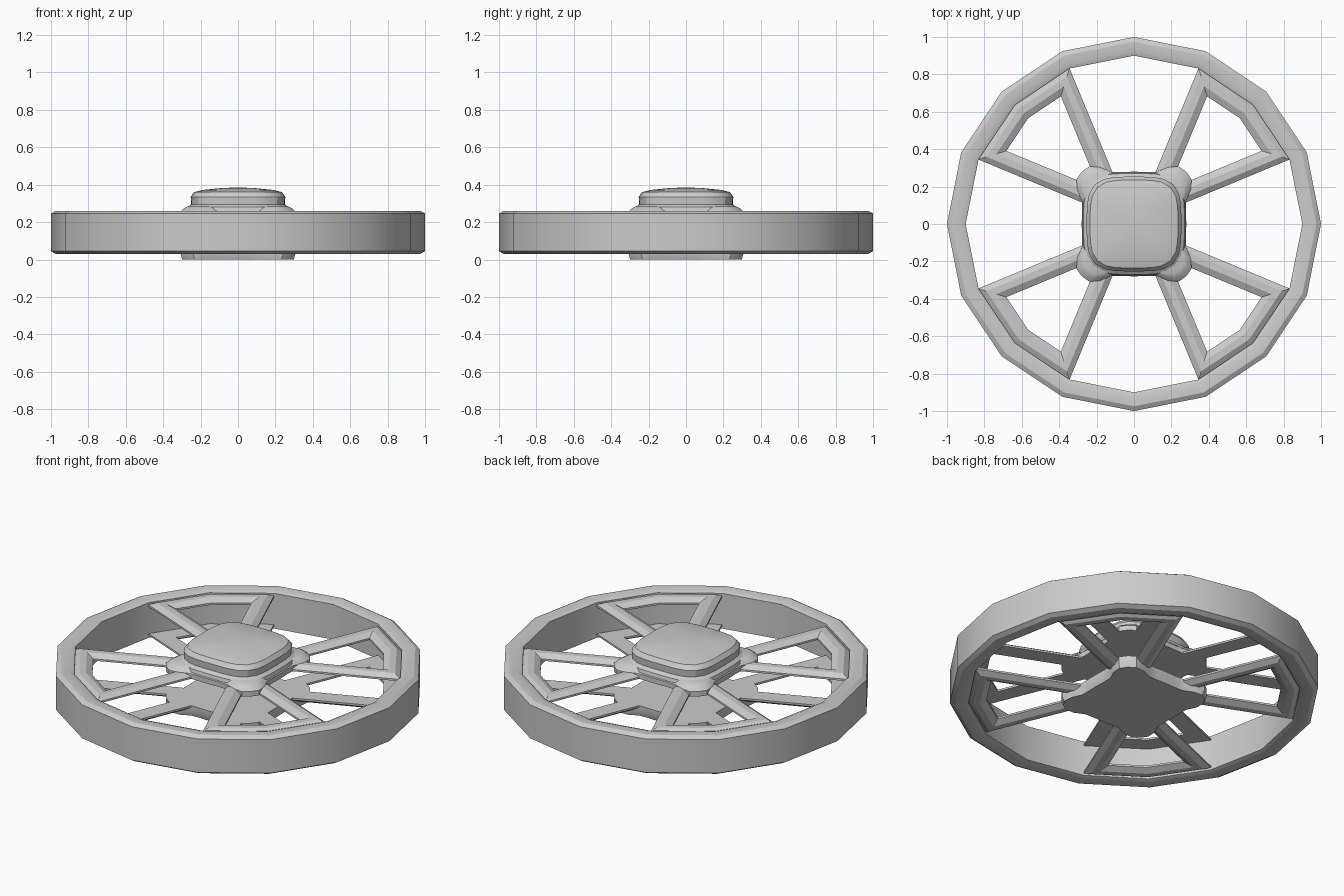
import bpy, math
from math import cos, sin, pi

if "Cube" in bpy.data.objects:
    bpy.data.objects.remove(bpy.data.objects["Cube"])

MID = 0.145  # height of the wheel's mirror plane


def make(name, rings, close_rings=False, cap=False):
    """Loft a list of equal-length closed vertex rings into a mesh object."""
    n, m = len(rings[0]), len(rings)
    verts = [v for r in rings for v in r]
    faces = []
    for i in range(m if close_rings else m - 1):
        j = (i + 1) % m
        for k in range(n):
            l = (k + 1) % n
            faces.append((i * n + k, i * n + l, j * n + l, j * n + k))
    if cap:
        faces.append(tuple(range(n))[::-1])
        faces.append(tuple(range((m - 1) * n, m * n)))
    me = bpy.data.meshes.new(name)
    me.from_pydata(verts, [], faces)
    ob = bpy.data.objects.new(name, me)
    bpy.context.collection.objects.link(ob)
    import bmesh
    bm = bmesh.new()
    bm.from_mesh(me)
    bmesh.ops.recalc_face_normals(bm, faces=bm.faces)
    bm.to_mesh(me)
    bm.free()
    bpy.context.view_layer.objects.active = ob
    for o in bpy.context.selected_objects:
        o.select_set(False)
    ob.select_set(True)
    bpy.ops.object.shade_smooth_by_angle(angle=math.radians(28))
    return ob


def flip(rings):
    return [[(x, y, 2 * MID - z) for x, y, z in r] for r in rings]


# Rim: sixteen-sided ring with bevelled edges
half = [(0.90, 0.25), (0.925, 0.26), (0.975, 0.26), (1.0, 0.245)]
profile = half + [(r, 2 * MID - z) for r, z in reversed(half)]
make("rim", [[(r * cos(k * pi / 8), r * sin(k * pi / 8), z) for k in range(16)]
             for r, z in profile], close_rings=True)

# Spoke frames: two spokes joined by a mitred lip along the rim
c, s = cos(pi / 16), sin(pi / 16)
section = [(0, 0.225), (0, 0.236), (0.03, 0.256), (0.065, 0.256),
           (0.10, 0.236), (0.10, 0.225)]


def frame(turn):
    def place(a, u, d, z):
        return (u * cos(a) - d * sin(a), u * sin(a) + d * cos(a), z)
    a, b, mid = turn + pi / 8, turn + 3 * pi / 8, turn + pi / 4
    rings = [[], [], [], [], []]
    for d, z in section:
        corner = (0.902 * c - d - d * s) / c
        rings[0].append(place(a, 0.24, d, z))
        rings[1].append(place(a, corner, d, z))
        rings[2].append(place(mid, 0.902 - d / c, 0, z))
        rings[3].append(place(b, corner, -d, z))
        rings[4].append(place(b, 0.24, -d, z))
    return rings


for q in range(4):
    f = frame(q * pi / 2)
    make(f"upper_spoke_frame_{q + 1}", f, cap=True)
    make(f"lower_spoke_frame_{q + 1}", flip(f), cap=True)

# Hub plates: rounded square with a lobe on each diagonal
octant = [(0, 0.28), (13, 0.285), (24, 0.305), (31, 0.355), (38, 0.39)]
quarter = octant + [(45, 0.395)] + [(90 - a, r) for a, r in reversed(octant[1:])]
outline = [(math.radians(a + 90 * q), r) for q in range(4) for a, r in quarter]


def star(inset, z):
    return [((r - inset) * cos(a), (r - inset) * sin(a), z) for a, r in outline]


plate = [star(0, 0.225), star(0, 0.255), star(0.025, 0.275), star(0.05, 0.285)]
make("upper_hub_plate", plate, cap=True)
base = [star(0, 0.225), star(0, 0.26), star(0.012, 0.29)]
make("lower_hub_plate", flip(base), cap=True)


# Hub cap: squarish dome
def squircle(h, z, n=32, p=3.8):
    out = []
    for k in range(n):
        a = 2 * pi * k / n
        r = h / (abs(cos(a)) ** p + abs(sin(a)) ** p) ** (1 / p)
        out.append((r * cos(a), r * sin(a), z))
    return out


make("hub_cap", [squircle(0.275, 0.26), squircle(0.27, 0.28), squircle(0.25, 0.295),
                 squircle(0.253, 0.335), squircle(0.235, 0.36), squircle(0.19, 0.372),
                 squircle(0.09, 0.382), squircle(0.02, 0.385)], cap=True)
